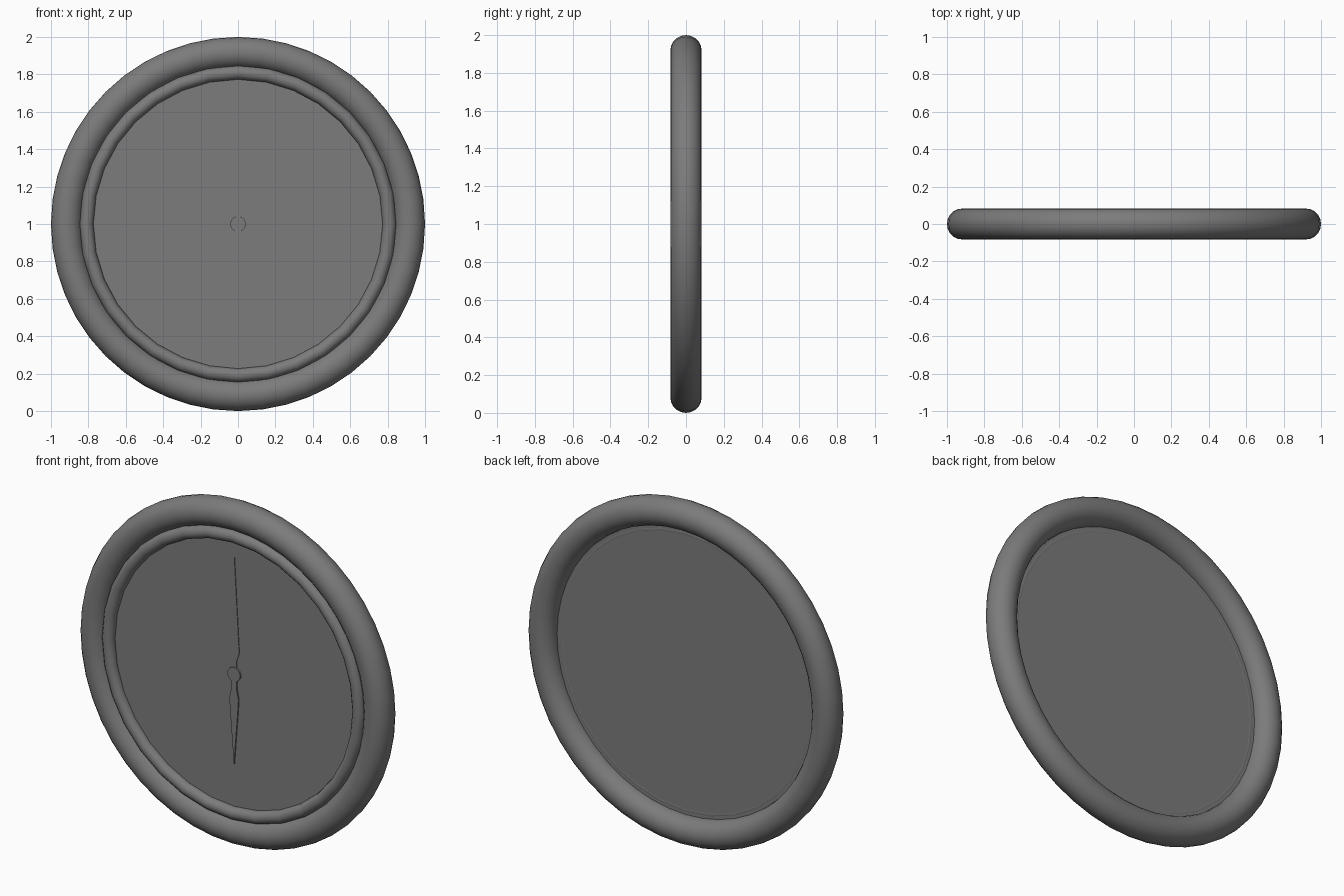
import bpy, bmesh, math

if "Cube" in bpy.data.objects:
    bpy.data.objects.remove(bpy.data.objects["Cube"])

grey = bpy.data.materials.new("mid grey")
grey.diffuse_color = (0.2, 0.2, 0.2, 1)
grey.use_nodes = True
grey.node_tree.nodes["Principled BSDF"].inputs["Base Color"].default_value = grey.diffuse_color
FACE_Y = -0.03


def finish(obj, name):
    obj.name = name
    obj.data.materials.append(grey)
    bpy.ops.object.select_all(action='DESELECT')
    obj.select_set(True)
    bpy.context.view_layer.objects.active = obj
    bpy.ops.object.shade_smooth_by_angle(angle=math.radians(50))


def ring(name, major, minor, y, sides, tube):
    bpy.ops.mesh.primitive_torus_add(
        major_radius=major, minor_radius=minor, major_segments=sides,
        minor_segments=tube, location=(0, y, 1), rotation=(math.pi / 2, 0, 0))
    finish(bpy.context.object, name)


def disc(name, radius, y0, y1, sides):
    bpy.ops.mesh.primitive_cylinder_add(
        radius=radius, depth=abs(y1 - y0), vertices=sides,
        location=(0, (y0 + y1) / 2, 1), rotation=(math.pi / 2, 0, 0))
    finish(bpy.context.object, name)


def hand(name, half, direction, top):
    # half profile (half width, distance from pivot), mirrored to an outline
    tip = half[-1]
    outline = half[:-1] + [tip] + [(-w, d) for w, d in reversed(half[:-1])]
    bm = bmesh.new()
    face = bm.faces.new([bm.verts.new((w, FACE_Y + 0.002, 1 + direction * d))
                         for w, d in outline])
    ext = bmesh.ops.extrude_face_region(bm, geom=[face])
    verts = [g for g in ext["geom"] if isinstance(g, bmesh.types.BMVert)]
    bmesh.ops.translate(bm, verts=verts, vec=(0, top - FACE_Y - 0.002, 0))
    bmesh.ops.recalc_face_normals(bm, faces=bm.faces)
    mesh = bpy.data.meshes.new(name)
    bm.to_mesh(mesh)
    bm.free()
    obj = bpy.data.objects.new(name, mesh)
    bpy.context.collection.objects.link(obj)
    finish(obj, name)


# Case rim, inner bezel and dial
ring("outer_rim", 0.917, 0.083, 0, 48, 20)
ring("inner_bezel", 0.81, 0.037, -0.035, 32, 12)
disc("dial", 0.842, 0.0, FACE_Y, 48)

# Hands and their hub
hand("minute_hand", [(0.014, 0.0), (0.014, 0.08), (0.022, 0.10),
                     (0.031, 0.13), (0.026, 0.22), (0.0, 0.68)], 1, FACE_Y - 0.004)
hand("hour_hand", [(0.022, 0.0), (0.016, 0.06), (0.018, 0.09),
                   (0.029, 0.14), (0.024, 0.22), (0.0, 0.525)], -1, FACE_Y - 0.008)
disc("hub", 0.041, FACE_Y + 0.002, FACE_Y - 0.01, 20)
